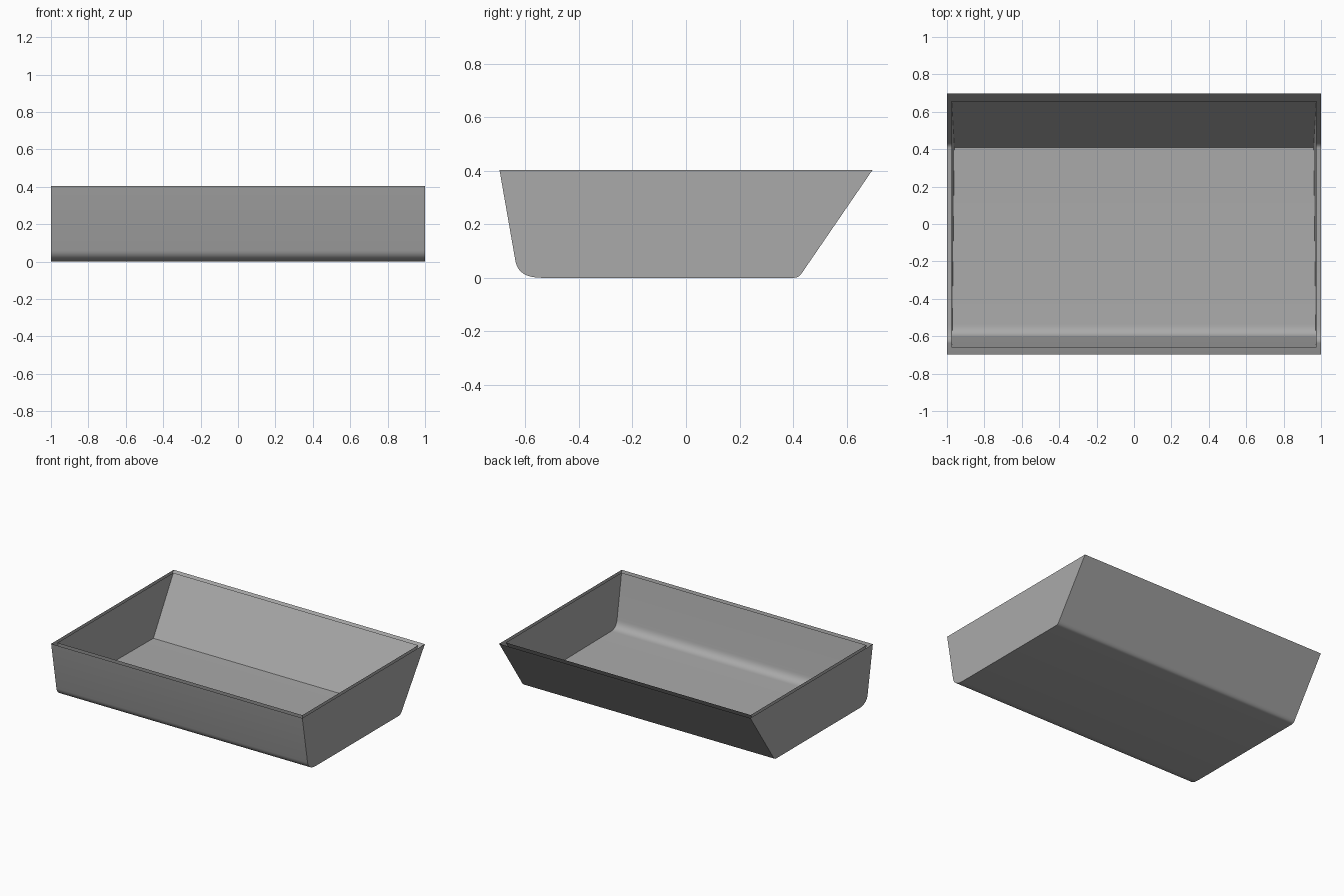
import bpy, bmesh, math

cube = bpy.data.objects.get("Cube")
if cube:
    bpy.data.objects.remove(cube, do_unlink=True)

grey = bpy.data.materials.new("plain grey")
grey.use_nodes = True
colour = (0.40, 0.40, 0.40, 1)
grey.diffuse_color = colour
grey.node_tree.nodes["Principled BSDF"].inputs["Base Color"].default_value = colour


def arc(p0, ctrl, p1, steps):
    """Rounded corner from p0 to p1, pulled towards ctrl."""
    pts = []
    for i in range(steps + 1):
        t = i / steps
        pts.append(tuple((1 - t) ** 2 * a + 2 * t * (1 - t) * b + t * t * c
                         for a, b, c in zip(p0, ctrl, p1)))
    return pts


def shell(name, profile, half_width, inward=False):
    """Open-topped trough: a (y, z) profile swept across x, closed at both ends."""
    bm = bmesh.new()
    ends = [[bm.verts.new((s * half_width(y, z), y, z)) for y, z in profile]
            for s in (-1, 1)]
    left, right = ends
    for i in range(len(profile) - 1):
        bm.faces.new((left[i], left[i + 1], right[i + 1], right[i]))
    bm.faces.new(left)
    bm.faces.new(right)
    # Make the winding consistent, then point the floor the right way
    bmesh.ops.recalc_face_normals(bm, faces=bm.faces)
    bm.normal_update()
    floor = min(bm.faces, key=lambda f: f.calc_center_median().z)
    if (floor.normal.z > 0) != inward:
        bmesh.ops.reverse_faces(bm, faces=bm.faces)
    mesh = bpy.data.meshes.new(name)
    bm.to_mesh(mesh)
    bm.free()
    mesh.materials.append(grey)
    obj = bpy.data.objects.new(name, mesh)
    bpy.context.collection.objects.link(obj)
    bpy.ops.object.select_all(action='DESELECT')
    obj.select_set(True)
    bpy.context.view_layer.objects.active = obj
    bpy.ops.object.shade_smooth_by_angle(angle=math.radians(30))
    return obj


# Outer tray: steep front with a rounded foot, sloping back
outer = ([(-0.697, 0.403)]
         + arc((-0.637, 0.06), (-0.625, 0.0), (-0.54, 0.0), 8)
         + arc((0.405, 0.0), (0.422, 0.0), (0.436, 0.022), 4)
         + [(0.697, 0.403)])
shell("outer_tray", outer, lambda y, z: 1.0)

# Inner liner: thin open gap to the outer tray, sides lean in towards the back
FLOOR = 0.03
inner = ([(-0.66, 0.403)]
         + arc((-0.605, 0.09), (-0.595, FLOOR), (-0.535, FLOOR), 8)
         + [(0.41, FLOOR), (0.657, 0.403)])


def liner_width(y, z):
    depth = (0.403 - z) / (0.403 - FLOOR)
    return 0.975 - depth * (0.003 + 0.011 * (y + 0.6))


shell("inner_liner", inner, liner_width, inward=True)
